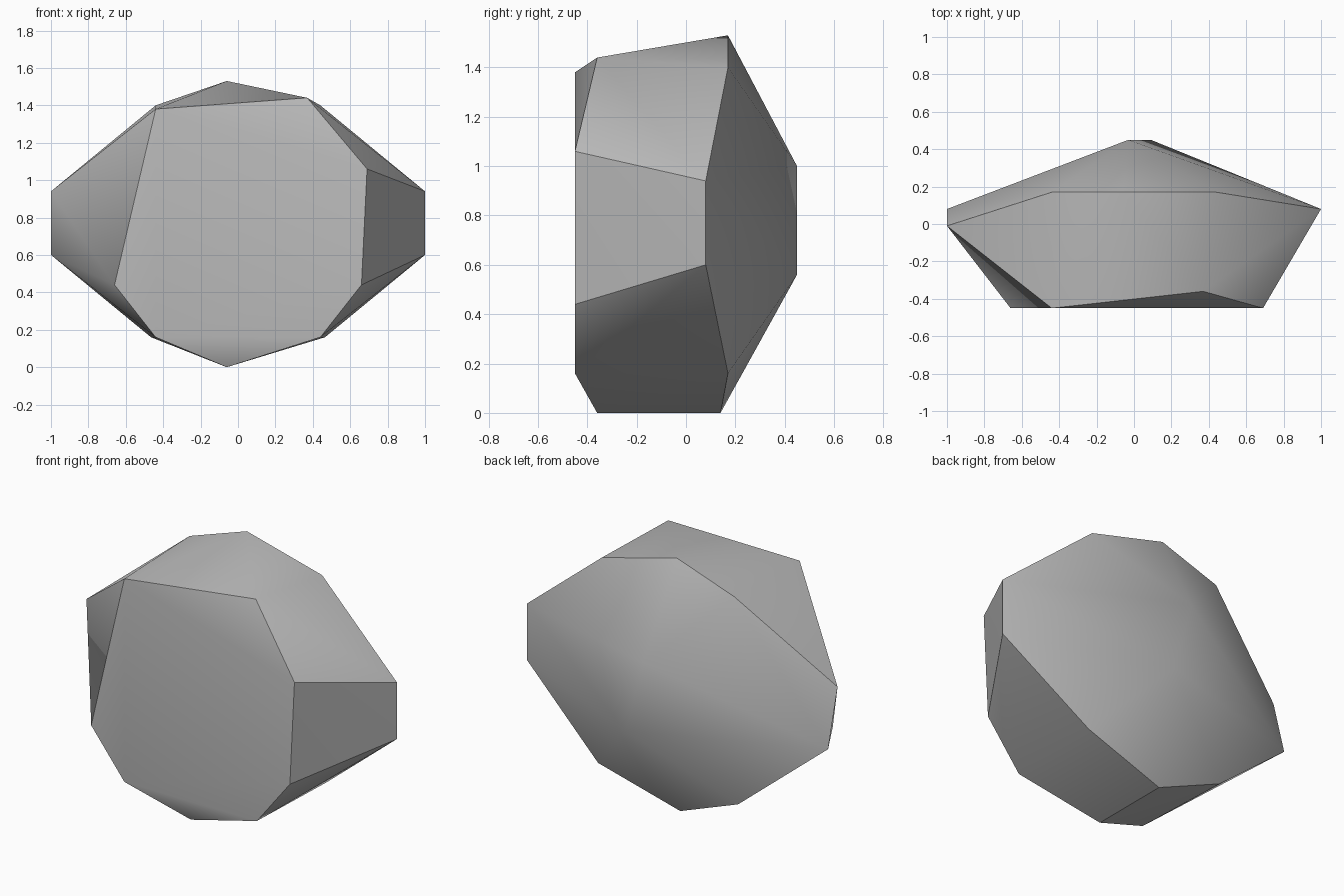
import bpy
import bmesh
import math

cube = bpy.data.objects.get("Cube")
if cube:
    bpy.data.objects.remove(cube, do_unlink=True)

# Stone colour
stone = bpy.data.materials.new("stone grey")
stone.use_nodes = True
GREY = (0.5, 0.5, 0.5, 1)
stone.diffuse_color = GREY
stone.node_tree.nodes["Principled BSDF"].inputs["Base Color"].default_value = GREY

# Corner points of the faceted boulder
FRONT = -0.45
corners = [(0.69, FRONT, 1.06), (-0.44, FRONT, 1.38), (0.37, -0.36, 1.44),  # front top
           (-0.06, 0.17, 1.53),                                             # peak
           (-0.06, -0.36, 0), (-0.06, 0.14, 0),                             # base
           (-1, -0.01, 0.94), (1, 0.08, 0.94),                              # side tips
           (-0.03, 0.45, 1.0), (0.09, 0.45, 0.56)]                          # back ridge
for side in (-1, 1):
    corners += [(side * 0.66, FRONT, 0.44), (side * 0.44, FRONT, 0.16),     # front bottom
                (side * 0.44, 0.17, 1.40), (side * 0.465, 0.17, 0.16),      # rear shoulders
                (side, 0.08, 0.60)]                                         # lower side tips

# Wrap the corners in a convex shell and merge flat facets
bm = bmesh.new()
for co in corners:
    bm.verts.new(co)
bmesh.ops.convex_hull(bm, input=bm.verts[:])
bmesh.ops.dissolve_limit(bm, angle_limit=math.radians(1),
                         verts=bm.verts[:], edges=bm.edges[:])
bmesh.ops.recalc_face_normals(bm, faces=bm.faces[:])
mesh = bpy.data.meshes.new("boulder")
bm.to_mesh(mesh)
bm.free()

boulder = bpy.data.objects.new("boulder", mesh)
bpy.context.collection.objects.link(boulder)
mesh.materials.append(stone)

# Soft shading across shallow facets, crisp edges elsewhere
bpy.ops.object.select_all(action='DESELECT')
boulder.select_set(True)
bpy.context.view_layer.objects.active = boulder
bpy.ops.object.shade_smooth_by_angle(angle=math.radians(30))
